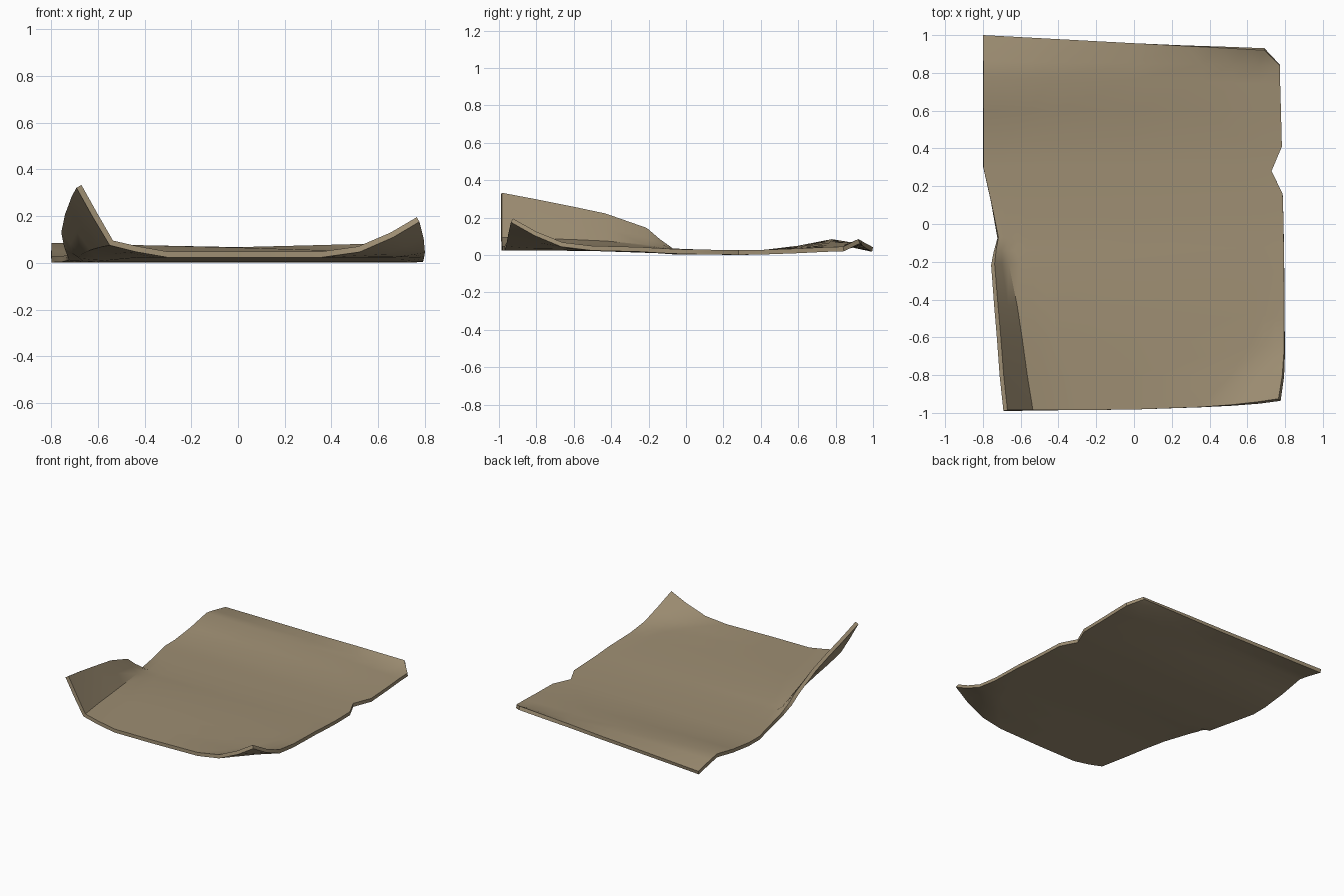
import bpy, bmesh

if "Cube" in bpy.data.objects:
    bpy.data.objects.remove(bpy.data.objects["Cube"])

THICK = 0.025

# matching points down the left and right rims, front to back (top surface)
LEFT = [(-.67, -.985, .333), (-.69, -.8, .298), (-.705, -.6, .258), (-.72, -.43, .222),
        (-.738, -.21, .145), (-.73, -.14, .085), (-.718, -.07, .035), (-.757, .12, .028),
        (-.798, .30, .027), (-.798, .42, .028), (-.798, .6, .05), (-.798, .78, .085),
        (-.798, .86, .072), (-.8, 1, .042)]
RIGHT = [(.765, -.925, .195), (.785, -.8, .125), (.795, -.66, .068), (.795, -.5, .049),
         (.795, -.25, .043), (.793, -.12, .035), (.792, 0, .03), (.787, .16, .028),
         (.728, .28, .026), (.783, .41, .028), (.778, .6, .035), (.774, .74, .042),
         (.772, .84, .045), (.69, .92, .085)]
# height of the middle of the sheet, per row
MID = [.048, .048, .048, .046, .038, .034, .029, .027, .026, .028, .045, .065, .067, .064]
# curl profiles: distance from the rim, share of the rim height
CURL_L = [(0, 1), (.07, .56), (.135, .165), (.24, .08), (.37, 0)]
CURL_R = [(0, 1), (.11, .56), (.25, .15), (.41, 0)]


def side(rim, mid, curl, sign, row):
    """Cross-section points (x, z) from one rim towards the middle."""
    x, _, z = rim
    if row >= 10:                       # back ridge: straight slope to the middle
        return [(x + sign * d, z + (mid - z) * min(1, d / .78)) for d, k in curl]
    top = .285 if sign > 0 else .147
    s = max(.25, min(1, (z - mid) / top)) ** .6
    return [(x + sign * d * s, mid + (z - mid) * k) for d, k in curl]


bm = bmesh.new()
rows = []
for i, (l, r, m) in enumerate(zip(LEFT, RIGHT, MID)):
    pts = side(l, m, CURL_L, 1, i) + [(0, m)] + side(r, m, CURL_R, -1, i)[::-1]
    power = 4 - 3 * i / (len(LEFT) - 1)  # front rim bends round its right corner
    row = []
    for x, z in pts:
        u = (x - l[0]) / (r[0] - l[0])
        row.append(bm.verts.new((x, l[1] + (r[1] - l[1]) * max(0, u) ** power, z)))
    rows.append(row)
for a, b in zip(rows, rows[1:]):
    for j in range(len(a) - 1):
        bm.faces.new((a[j], a[j + 1], b[j + 1], b[j]))

mesh = bpy.data.meshes.new("curled_sheet")
bm.to_mesh(mesh)
bm.free()
sheet = bpy.data.objects.new("curled_sheet", mesh)
bpy.context.collection.objects.link(sheet)

# thickness below the top surface
mod = sheet.modifiers.new("thickness", 'SOLIDIFY')
mod.thickness = THICK
mod.offset = -1
bpy.context.view_layer.objects.active = sheet
sheet.select_set(True)
bpy.ops.object.modifier_apply(modifier=mod.name)
bpy.ops.object.shade_smooth_by_angle(angle=0.7)

mat = bpy.data.materials.new("tan parchment")
mat.diffuse_color = (.34, .27, .17, 1)
mat.use_nodes = True
mat.node_tree.nodes["Principled BSDF"].inputs["Base Color"].default_value = mat.diffuse_color
sheet.data.materials.append(mat)
